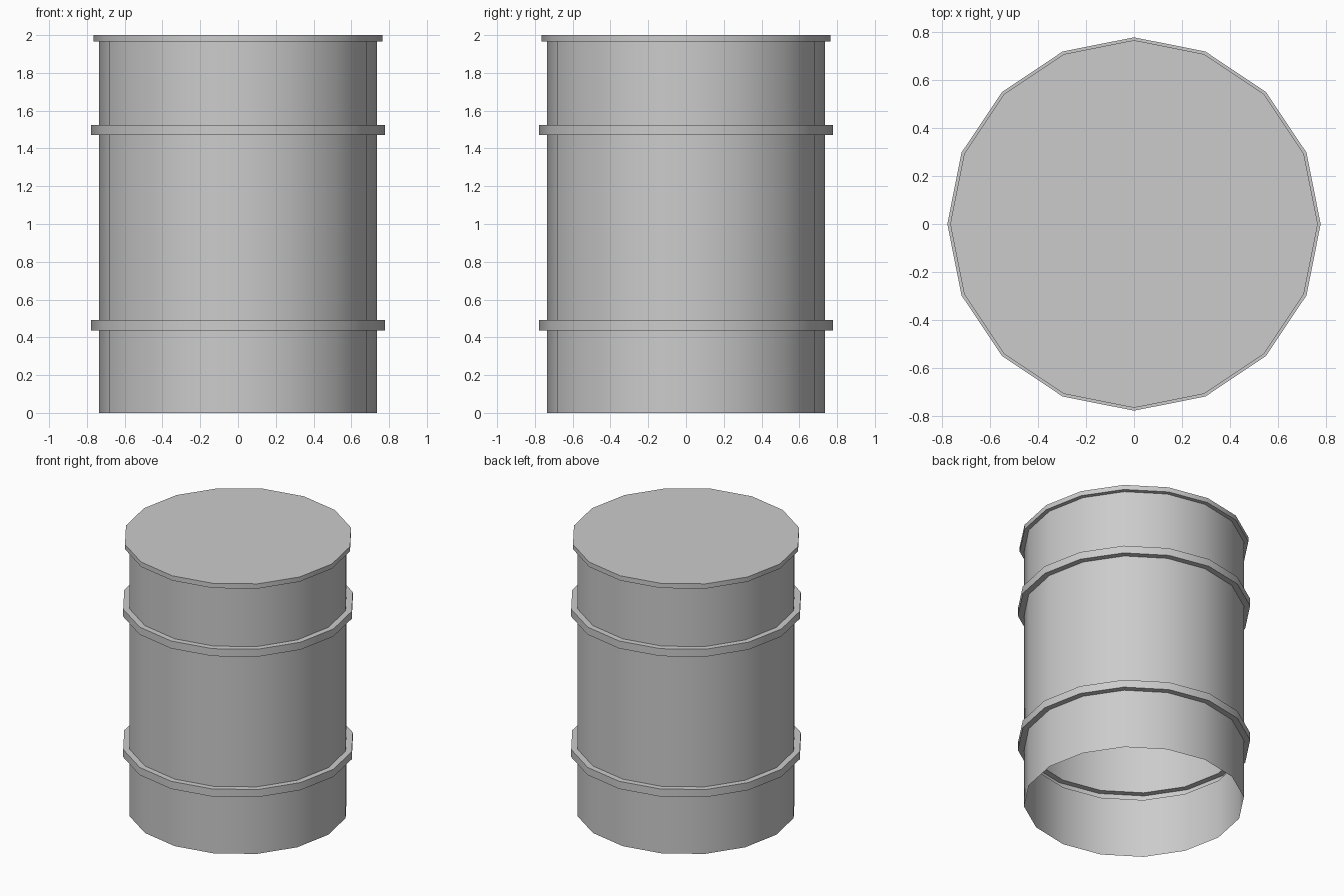
import bpy, bmesh
from math import cos, sin, tau, radians

if "Cube" in bpy.data.objects:
    bpy.data.objects.remove(bpy.data.objects["Cube"])

SIDES = 16
BODY, RIB, LID = 0.735, 0.777, 0.765

# Drum profile (radius, height): thin shell, open at the bottom, ribs hollow inside
profile = [(BODY, 0.0)]
for low, high in ((0.437, 0.493), (1.47, 1.525)):
    profile += [(BODY, low), (RIB, low), (RIB, high), (BODY, high)]
profile += [(BODY, 1.965), (LID, 1.965), (LID, 2.0)]

# Turn the profile into rings and bridge them
bm = bmesh.new()
rings = [[bm.verts.new((r * cos(tau * i / SIDES), r * sin(tau * i / SIDES), z))
          for i in range(SIDES)] for r, z in profile]
for a, b in zip(rings, rings[1:]):
    for i in range(SIDES):
        j = (i + 1) % SIDES
        bm.faces.new((a[i], a[j], b[j], b[i]))

# Flat lid
bm.faces.new(rings[-1])

mesh = bpy.data.meshes.new("drum")
bm.to_mesh(mesh)
bm.free()
drum = bpy.data.objects.new("drum", mesh)
bpy.context.collection.objects.link(drum)

# Smooth round the sides, sharp at the rib and lid edges
bpy.context.view_layer.objects.active = drum
drum.select_set(True)
bpy.ops.object.shade_smooth_by_angle(angle=radians(30))
